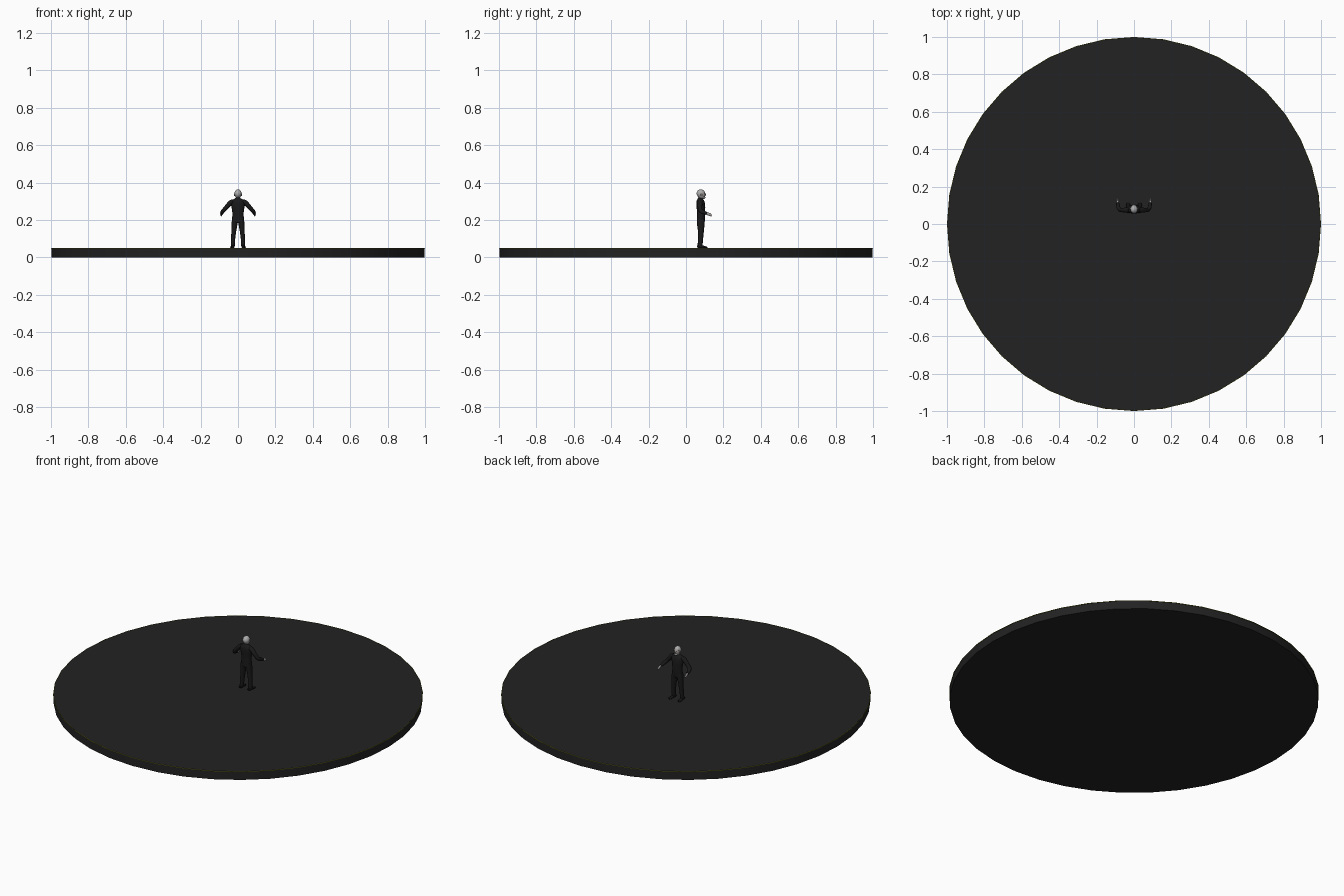
import bpy, bmesh, math
from mathutils import Vector, Matrix

if "Cube" in bpy.data.objects:
    bpy.data.objects.remove(bpy.data.objects["Cube"], do_unlink=True)


def material(name, rgb):
    m = bpy.data.materials.new(name)
    m.use_nodes = True
    m.diffuse_color = (*rgb, 1)
    bsdf = m.node_tree.nodes["Principled BSDF"]
    bsdf.inputs["Base Color"].default_value = (*rgb, 1)
    bsdf.inputs["Roughness"].default_value = 0.8
    return m


charcoal = material("charcoal", (0.016, 0.016, 0.016))
olive = material("olive_trim", (0.16, 0.16, 0.01))
black = material("black_cloth", (0.010, 0.010, 0.011))
leather = material("black_leather", (0.006, 0.006, 0.006))
skin = material("grey_skin", (0.36, 0.34, 0.33))
hair_grey = material("grey_hair", (0.42, 0.42, 0.42))


def finish(name, bm, mat):
    bmesh.ops.recalc_face_normals(bm, faces=bm.faces)
    me = bpy.data.meshes.new(name)
    bm.to_mesh(me)
    bm.free()
    me.materials.append(mat)
    ob = bpy.data.objects.new(name, me)
    bpy.context.collection.objects.link(ob)
    bpy.ops.object.select_all(action='DESELECT')
    ob.select_set(True)
    bpy.context.view_layer.objects.active = ob
    bpy.ops.object.shade_smooth_by_angle(angle=math.radians(50))
    return ob


def loft(name, rings, mat, sides=12):
    """Skin over elliptical rings (x, y, z, half width, half depth)."""
    bm = bmesh.new()
    centres = [Vector(r[:3]) for r in rings]
    loops = []
    for i, r in enumerate(rings):
        t = (centres[min(i + 1, len(rings) - 1)] - centres[max(i - 1, 0)]).normalized()
        u = (Vector((1, 0, 0)) - t * t.x).normalized()
        v = t.cross(u)
        angles = [math.tau * k / sides for k in range(sides)]
        loops.append([bm.verts.new(centres[i] + u * r[3] * math.cos(a) + v * r[4] * math.sin(a))
                      for a in angles])
    for a, b in zip(loops, loops[1:]):
        for k in range(sides):
            n = (k + 1) % sides
            bm.faces.new((a[k], a[n], b[n], b[k]))
    bm.faces.new(loops[0])
    bm.faces.new(loops[-1])
    return finish(name, bm, mat)


def ball(name, centre, size, mat, cut=None):
    bm = bmesh.new()
    bmesh.ops.create_uvsphere(bm, u_segments=14, v_segments=10, radius=1,
                              matrix=Matrix.Translation(centre) @ Matrix.Diagonal((*size, 1)))
    if cut:
        bmesh.ops.bisect_plane(bm, geom=bm.verts[:] + bm.edges[:] + bm.faces[:],
                               plane_co=cut[0], plane_no=cut[1], clear_outer=True)
        bmesh.ops.holes_fill(bm, edges=[e for e in bm.edges if e.is_boundary])
    return finish(name, bm, mat)


# Round platform with a thin bright trim on its upper edge
bm = bmesh.new()
bmesh.ops.create_cone(bm, cap_ends=True, segments=40, radius1=0.997, radius2=0.997, depth=0.05,
                      matrix=Matrix.Translation((0, 0, 0.025)))
finish("platform", bm, charcoal)
bpy.ops.mesh.primitive_torus_add(major_segments=40, minor_segments=6, major_radius=0.9982,
                                 minor_radius=0.0018, location=(0, 0, 0.049))
trim = bpy.context.object
trim.name = "platform_trim"
trim.data.materials.append(olive)

# Jacket, facing +y
loft("jacket", [(0, 0.079, 0.185, 0.031, 0.020), (0, 0.080, 0.205, 0.033, 0.022),
                (0, 0.081, 0.232, 0.029, 0.021), (0, 0.080, 0.265, 0.034, 0.023),
                (0, 0.078, 0.290, 0.039, 0.023), (0, 0.076, 0.306, 0.034, 0.019),
                (0, 0.076, 0.314, 0.019, 0.014), (0, 0.077, 0.318, 0.012, 0.012)], black, 16)

# Neck, head, hair and face
loft("neck", [(0, 0.077, 0.312, 0.010, 0.010), (0, 0.080, 0.330, 0.010, 0.010)], skin)
ball("head", (0, 0.083, 0.337), (0.0175, 0.021, 0.025), skin)
ball("hair", (0, 0.079, 0.342), (0.0195, 0.0225, 0.0225), hair_grey,
     cut=((0, 0.088, 0.345), (0, 0.75, -0.66)))
ball("nose", (0, 0.104, 0.335), (0.003, 0.004, 0.005), skin)
ball("chin_beard", (0, 0.093, 0.321), (0.011, 0.011, 0.008), hair_grey)

for label, s in (("left", -1), ("right", 1)):
    # Eyes and ears
    ball(label + "_eye", (s * 0.007, 0.1005, 0.341), (0.0035, 0.003, 0.002), leather)
    ball(label + "_ear", (s * 0.0185, 0.083, 0.335), (0.003, 0.005, 0.007), skin)
    # Trouser leg
    loft(label + "_leg", [(s * 0.015, 0.079, 0.208, 0.016, 0.021),
                          (s * 0.018, 0.079, 0.185, 0.0165, 0.021),
                          (s * 0.023, 0.080, 0.135, 0.0125, 0.015),
                          (s * 0.026, 0.078, 0.105, 0.0115, 0.014),
                          (s * 0.028, 0.075, 0.060, 0.0105, 0.013)], black)
    # Shoe
    loft(label + "_shoe", [(s * 0.028, 0.060, 0.057, 0.007, 0.006),
                           (s * 0.028, 0.066, 0.059, 0.010, 0.009),
                           (s * 0.029, 0.085, 0.058, 0.010, 0.008),
                           (s * 0.031, 0.104, 0.055, 0.011, 0.005),
                           (s * 0.032, 0.114, 0.054, 0.006, 0.003)], leather)
    # Bent sleeve reaching forward
    loft(label + "_sleeve", [(s * 0.026, 0.076, 0.302, 0.011, 0.012),
                             (s * 0.040, 0.075, 0.294, 0.013, 0.014),
                             (s * 0.058, 0.074, 0.273, 0.012, 0.012),
                             (s * 0.076, 0.076, 0.253, 0.011, 0.011),
                             (s * 0.083, 0.086, 0.245, 0.010, 0.011),
                             (s * 0.086, 0.100, 0.239, 0.009, 0.009),
                             (s * 0.087, 0.112, 0.235, 0.008, 0.008)], black)
    # Hand and thumb
    loft(label + "_hand", [(s * 0.087, 0.110, 0.236, 0.005, 0.005),
                           (s * 0.088, 0.119, 0.233, 0.006, 0.008),
                           (s * 0.090, 0.129, 0.228, 0.005, 0.007),
                           (s * 0.090, 0.137, 0.223, 0.003, 0.004)], skin, 8)
    ball(label + "_thumb", (s * 0.081, 0.124, 0.236), (0.003, 0.007, 0.003), skin)
